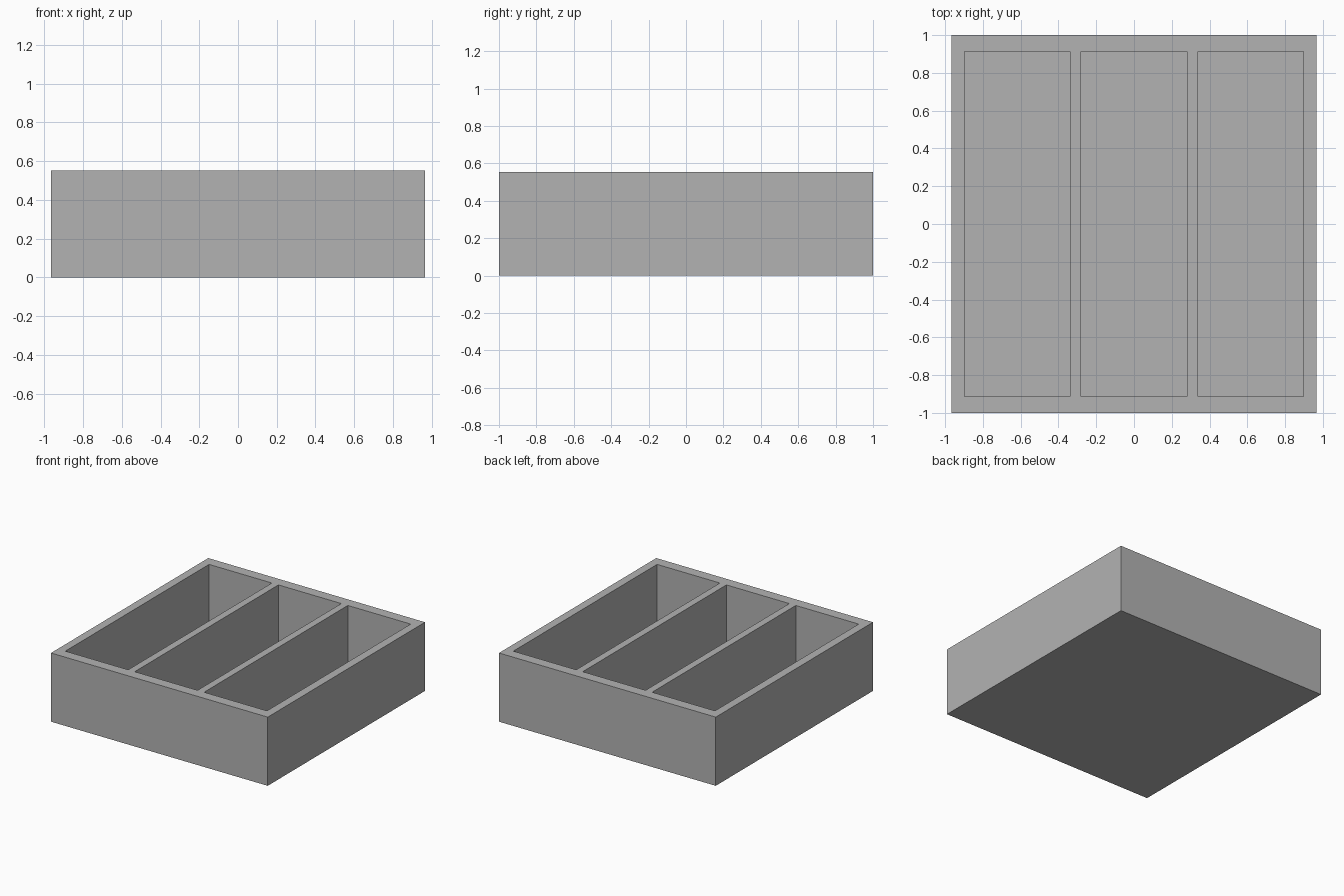
import bpy
import bmesh

cube = bpy.data.objects.get("Cube")
if cube:
    bpy.data.objects.remove(cube, do_unlink=True)

HALF_X, HALF_Y, HEIGHT = 0.965, 1.0, 0.553
POCKET_X, POCKET_Y = 0.28, 0.914   # pocket half sizes
SPACING = 0.618                    # distance between pocket centres
FLOOR = 0.07

grey = bpy.data.materials.new("grey")
grey.use_nodes = True
colour = (0.45, 0.45, 0.45, 1)
grey.diffuse_color = colour
grey.node_tree.nodes["Principled BSDF"].inputs["Base Color"].default_value = colour

# Solid block, sliced along the pocket edges
bm = bmesh.new()
bmesh.ops.create_cube(bm, size=1)
for v in bm.verts:
    v.co = (v.co.x * 2 * HALF_X, v.co.y * 2 * HALF_Y, (v.co.z + 0.5) * HEIGHT)


def slice_top(co, normal):
    faces = [f for f in bm.faces if f.normal.z > 0.9]
    edges = {e for f in faces for e in f.edges}
    bmesh.ops.bisect_plane(bm, geom=faces + list(edges) + list({v for e in edges for v in e.verts}),
                           plane_co=co, plane_no=normal)
    bm.normal_update()


centres = [-SPACING, 0, SPACING]
for side in (-1, 1):
    slice_top((0, side * POCKET_Y, 0), (0, 1, 0))
    for c in centres:
        slice_top((c + side * POCKET_X, 0, 0), (1, 0, 0))

# Push the three compartments down to the floor
pockets = []
for f in bm.faces:
    m = f.calc_center_median()
    if f.normal.z > 0.9 and abs(m.y) < POCKET_Y and any(abs(m.x - c) < POCKET_X for c in centres):
        pockets.append(f)
result = bmesh.ops.extrude_discrete_faces(bm, faces=pockets)
for f in result["faces"]:
    bmesh.ops.translate(bm, verts=f.verts, vec=(0, 0, FLOOR - HEIGHT))

# Merge the flat rim back together
bmesh.ops.dissolve_limit(bm, angle_limit=0.01, verts=bm.verts, edges=bm.edges)
bmesh.ops.recalc_face_normals(bm, faces=bm.faces)

mesh = bpy.data.meshes.new("divided_tray")
bm.to_mesh(mesh)
bm.free()
mesh.materials.append(grey)
tray = bpy.data.objects.new("divided_tray", mesh)
bpy.context.collection.objects.link(tray)
